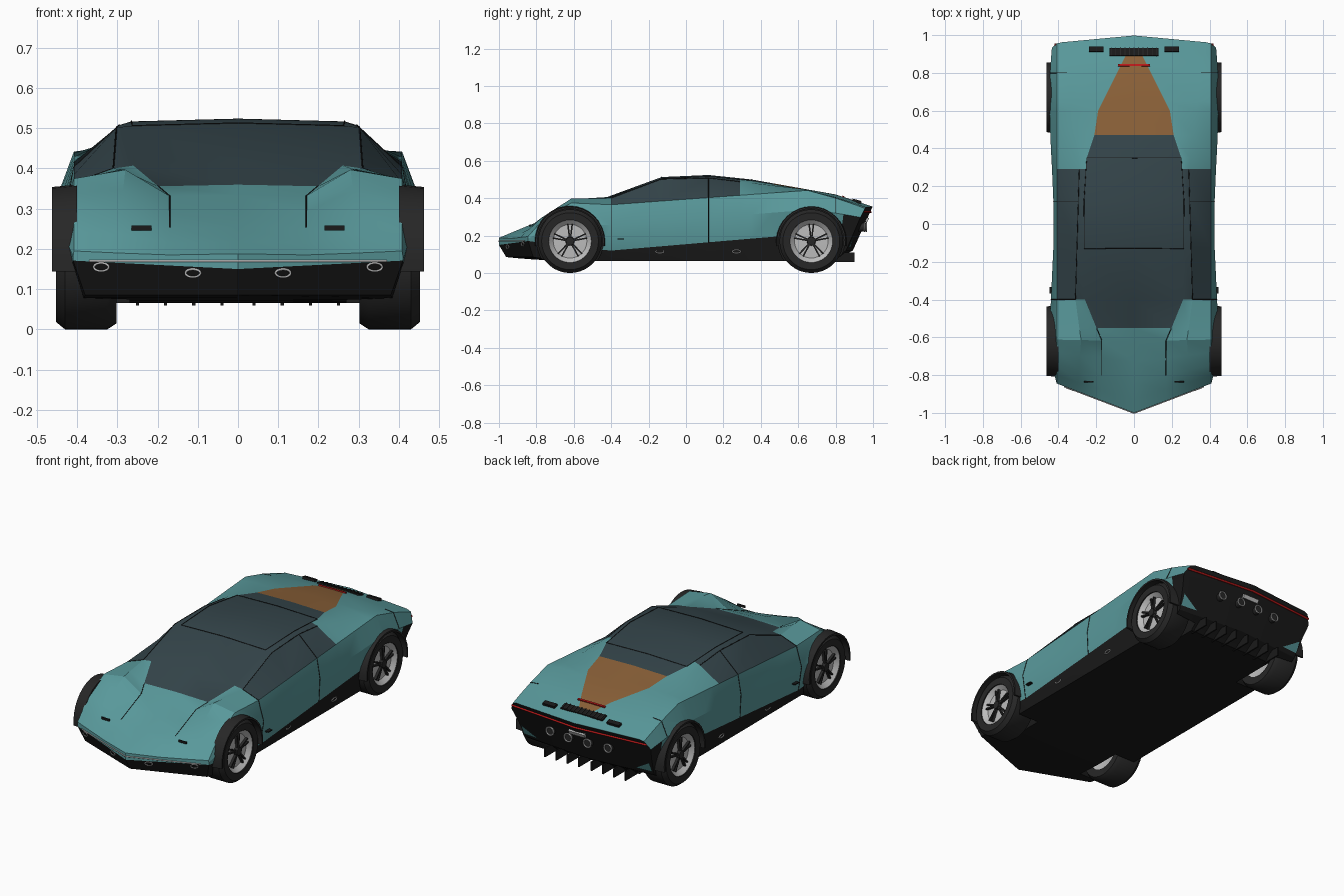
import bpy, bmesh, math
from mathutils import Vector

if "Cube" in bpy.data.objects:
    bpy.data.objects.remove(bpy.data.objects["Cube"])

def mat(name, *rgb):
    m = bpy.data.materials.new(name)
    m.diffuse_color = (*rgb, 1)
    m.use_nodes = True
    m.node_tree.nodes["Principled BSDF"].inputs["Base Color"].default_value = m.diffuse_color
    return m

TEAL, BLACK, GLASS, BROWN = range(4)
MATS = [mat("teal_paint", .1, .32, .33), mat("black_trim", .01, .01, .01),
        mat("dark_glass", .035, .06, .07), mat("brown_cover", .26, .12, .04)]
RED, WHITE = mat("red_light", .5, .01, .01), mat("white_light", .8, .8, .8)
GREY, RUBBER = mat("rim_grey", .5, .5, .5), mat("rubber", .02, .02, .02)
AXLES = {"front": -.62, "rear": .67}
AXLE_Z = .17

# Lengthwise profiles as (y, value): heights, then half widths
CENTRE_Z = [(-1, .188), (-.84, .255), (-.4, .414), (-.13, .513), (.12, .524), (.35, .5), (.8, .42), (1, .355)]
EDGE_Z = [(-1, .19), (-.84, .295), (-.62, .397), (-.4, .4), (-.13, .502), (.12, .508), (.65, .446), (1, .352)]
BELT_Z = [(-1, .195), (-.84, .305), (-.62, .375), (-.4, .365), (.65, .442), (1, .345)]
EDGE_X = [(-1, .3), (-.62, .28), (-.4, .31), (.29, .29), (1, .38)]
GLASS_X = [(-.62, .17), (-.4, .26), (.12, .265), (.35, .25), (.47, .21), (.6, .19), (.92, .03)]
STATIONS = sorted({y for p in (CENTRE_Z, EDGE_Z, BELT_Z, EDGE_X, GLASS_X) for y, _ in p} | {-.93, -.73, -.55, .86})

def at(profile, y):
    y = min(max(y, profile[0][0]), profile[-1][0])
    for (a, u), (b, v) in zip(profile, profile[1:]):
        if y <= b:
            return u + (v - u) * (y - a) / (b - a)

def nose(y):
    return min(1, max(0, (-.6 - y) / .4))

def tail(y):
    return min(1, max(0, (y - .8) / .2))

def bend(x, y, z):
    """V-shaped nose and gently bowed, undercut tail."""
    return Vector((x, y + nose(y) * (.38 * abs(x) + .6 * max(0, .15 - z))
                   - tail(y) * (.09 * abs(x) + .45 * max(0, .36 - z)), z))

def pos(k, y, side=1):
    """Point on rail k: 0 underside centre, 2 sill, 4 belt, 5 roof edge, 7 top centre."""
    floor = .065 + .02 * nose(y) ** 2 + .055 * tail(y)
    sill = .12 + .085 * abs(y + .4)
    belt, top, gx = at(BELT_Z, y), at(CENTRE_Z, y), at(GLASS_X, y)
    wide = .425 + .022 * math.sin(math.pi * y / 1.3) ** 2 - .025 * nose(y) ** 2
    x, z = ((0, floor), (.4 - .02 * nose(y), floor), (.42 - .01 * nose(y), sill), (wide, .45 * sill + .55 * belt),
            (.408, belt), (at(EDGE_X, y), at(EDGE_Z, y)), (gx, top - .1 * gx * gx), (0, top))[k]
    return bend(side * x, y, z)

def smooth(ob, angle):
    bpy.ops.object.select_all(action='DESELECT')
    ob.select_set(True)
    bpy.context.view_layer.objects.active = ob
    bpy.ops.object.shade_smooth_by_angle(angle=math.radians(angle))

def finish(name, bm, mats, angle=None):
    bmesh.ops.recalc_face_normals(bm, faces=bm.faces)
    me = bpy.data.meshes.new(name)
    bm.to_mesh(me)
    bm.free()
    ob = bpy.data.objects.new(name, me)
    bpy.context.collection.objects.link(ob)
    for m in mats:
        me.materials.append(m)
    if angle:
        smooth(ob, angle)
    return ob

def tube(name, pts, m=MATS[BLACK], r=.002, closed=False):
    cu = bpy.data.curves.new(name, 'CURVE')
    cu.dimensions, cu.bevel_depth, cu.bevel_resolution = '3D', r, 1
    sp = cu.splines.new('POLY')
    sp.points.add(len(pts) - 1)
    for p, q in zip(sp.points, pts):
        p.co = (*q, 1)
    sp.use_cyclic_u = closed
    cu.materials.append(m)
    bpy.context.collection.objects.link(bpy.data.objects.new(name, cu))

def oval(name, c, u, rx, rz, m=GREY, r=.003):
    angles = [i * math.pi / 8 for i in range(16)]
    tube(name, [Vector(c) + Vector(u) * rx * math.cos(a) + Vector((0, 0, rz * math.sin(a))) for a in angles],
         m, r, True)

def box(name, loc, size, m=MATS[BLACK], tilt=0):
    bpy.ops.mesh.primitive_cube_add(size=1, location=loc, rotation=(tilt, 0, 0))
    ob = bpy.context.object
    ob.name, ob.scale = name, size
    ob.data.materials.append(m)

def lathe(name, profile, side, yc, mats, start=0, sweep=360, n=36, ring=False):
    """Turn an (x, radius) profile round a wheel axle."""
    bm = bmesh.new()
    full = sweep == 360
    rows = []
    for i in range(n if full else n + 1):
        a = math.radians(start + sweep * i / n)
        rows.append([bm.verts.new((side * x, yc + r * math.cos(a), AXLE_Z + r * math.sin(a))) for x, r in profile])
    m = len(profile)
    for i in range(n):
        p, q = rows[i], rows[(i + 1) % len(rows)]
        for j in range(m if ring else m - 1):
            bm.faces.new((p[j], p[(j + 1) % m], q[(j + 1) % m], q[j]))
    if not full:
        bm.faces.new(rows[0])
        bm.faces.new(rows[-1])
    bmesh.ops.remove_doubles(bm, verts=bm.verts, dist=1e-5)
    return finish(name, bm, mats, 35)

# Body shell lofted through the rails
def band_material(b, y):
    if b < 2 or (b == 2 and y >= .85):
        return BLACK
    if (b in (4, 5) and -.41 < y < .28) or (b == 6 and -.56 < y < .46):
        return GLASS
    return BROWN if b == 6 and .46 < y < .91 else TEAL

bm = bmesh.new()
rings = [[bm.verts.new(pos(min(i, 14 - i), y, 1 if i < 8 else -1)) for i in range(14)] for y in STATIONS]
for y, a, b in zip(STATIONS, rings, rings[1:]):
    for i in range(14):
        j = (i + 1) % 14
        bm.faces.new((a[i], a[j], b[j], b[i])).material_index = band_material(min(i, 13 - i), y)
for ring, y, z, upper in ((rings[0], -1, .15, TEAL), (rings[-1], 1, .22, BLACK)):
    c = bm.verts.new(bend(0, y, z))
    for ids, m in ((range(3), BLACK), (range(-2, 1), BLACK), (range(2, 8), upper), (range(7, 13), upper)):
        bm.faces.new([c] + [ring[i] for i in ids]).material_index = m
body = finish("body", bm, MATS)

# Wheel wells cut out of the body
for yc in AXLES.values():
    for s in (1, -1):
        cut = lathe("wheel_well_cutter", [(.27, 0), (.27, .178), (.6, .178), (.6, 0)], s, yc, MATS)
        cut.hide_render = True
        for p in cut.data.polygons:
            p.material_index = BLACK
        mod = body.modifiers.new("well", 'BOOLEAN')
        mod.operation, mod.solver, mod.object = 'DIFFERENCE', 'EXACT', cut
        bpy.context.view_layer.objects.active = body
        bpy.ops.object.modifier_apply(modifier=mod.name)
        bpy.data.objects.remove(cut)
smooth(body, 22)

# Wheels and arch flares
for end, yc in AXLES.items():
    for s in (1, -1):
        lathe(end + "_tyre", [(.305, .112), (.302, .155), (.325, .17), (.43, .17), (.452, .152), (.45, .114)],
              s, yc, [RUBBER], ring=True)
        lathe(end + "_rim", [(.425, 0), (.422, .09), (.445, .115), (.306, .115), (.32, .09), (.32, 0)], s, yc, [GREY])
        lathe(end + "_hub", [(.445, 0), (.443, .022), (.42, .025)], s, yc, [RUBBER], n=12)
        for i in range(10):
            a = math.radians(90 + 72 * (i // 2)) + .13 * (-1) ** i
            box(end + "_spoke", (s * .43, yc + .055 * math.cos(a), AXLE_Z + .055 * math.sin(a)),
                (.014, .075, .008), RUBBER, a)
        lathe(end + "_arch_flare", [(.4, .174), (.462, .174), (.462, .184), (.4, .19)], s, yc,
              [RUBBER], -8, 196, 18, True)

# Panel gaps
roof = (-.13, .12, .35)
tube("roof_seam", [pos(6, y) for y in roof] + [pos(7, roof[-1])] +
     [pos(6, y, -1) for y in reversed(roof)] + [pos(7, roof[0])], closed=True)
for s in (1, -1):
    for y in (-.4, .12):
        tube("door_seam", [pos(k, y, s) for k in (5, 4, 3, 2)])
    tube("side_window_seam", [pos(5, y, s) for y in (-.4, -.13, .12, .29)])
    tube("fender_crease", [pos(6, y, s) for y in (-.84, -.62, -.55)])
    tube("rear_deck_seam", [pos(k, .8, s) for k in (5, 4, 3)])

# Front lights, hood slits and sill rings
tube("front_light_bar", [bend(x, -1.002, .17) for x in (-.37, 0, .37)], WHITE, .003)
for s in (1, -1):
    for x, z in ((.34, .155), (.112, .14)):
        oval("fog_lamp", bend(s * x, -1.003, z), (.93, s * .36, 0), .02, .01)
    for y in (-.14, .27):
        oval("sill_ring", (s * .411, y, .115), (0, 1, 0), .022, .009)
    box("hood_slit", (s * .24, -.835, .252), (.05, .006, .012))
    box("side_marker", (s * .437, -.35, .182), (.02, .035, .006))

# Deck vents and high brake light
def on_deck(name, x, y, size, m=MATS[BLACK]):
    box(name, (x, y, pos(7, y).z), size, m, -.27)

on_deck("deck_grille", 0, .91, (.26, .042, .008))
for i in range(11):
    on_deck("grille_slat", .024 * (i - 5), .91, (.004, .044, .016), RUBBER)
for s in (1, -1):
    on_deck("side_deck_vent", s * .2, .925, (.075, .026, .014))
on_deck("high_brake_light", 0, .84, (.17, .01, .012), RED)

# Tail: light bar, plate panel, exhausts, corner inserts and diffuser fins
tube("rear_light_bar", [bend(x, 1.002, .325) for x in (-.42, 0, .42)], RED, .006)
box("plate_panel", bend(0, 1.002, .285), (.1, .012, .022), GREY, -.42)
for i in range(4):
    p = bend(.12 * (i - 1.5), 1, .245)
    bpy.ops.mesh.primitive_cylinder_add(vertices=20, radius=.022, depth=.04, location=p, rotation=(math.pi / 2, 0, 0))
    bpy.context.object.name = "exhaust_core"
    bpy.context.object.data.materials.append(RUBBER)
    oval("exhaust_ring", p + Vector((0, .022, 0)), (1, 0, 0), .023, .023, GREY, .004)
for s in (1, -1):
    bm = bmesh.new()
    bm.faces.new([bm.verts.new(bend(s * x, 1.006, z)) for x, z in ((.4, .14), (.3, .14), (.4, .2))])
    finish("tail_corner_insert", bm, MATS)
    for i in range(4):
        box("diffuser_fin", (s * (.04 + .07 * i), .84, .085), (.008, .12, .05))
